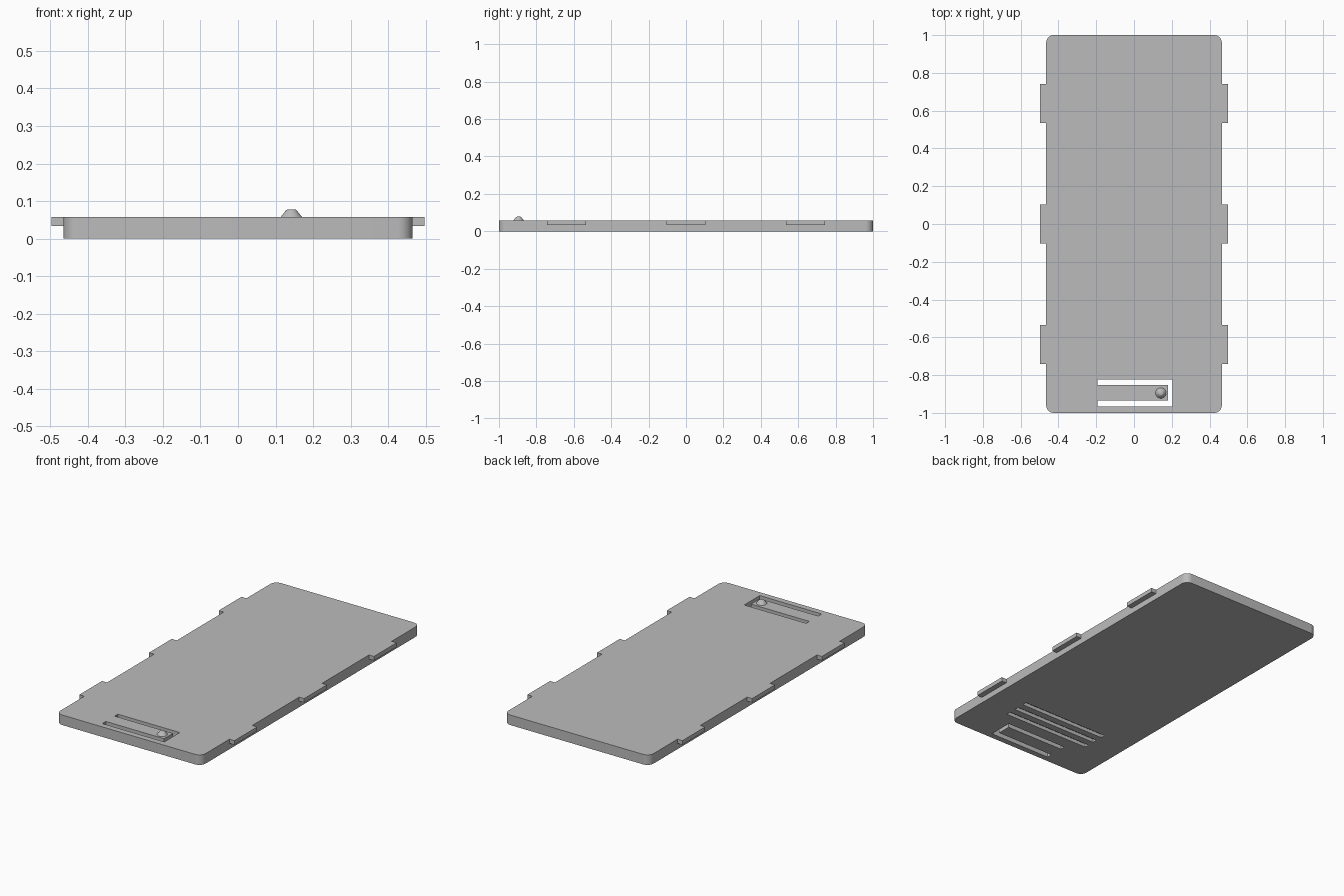
import bpy
import bmesh
from math import radians

if "Cube" in bpy.data.objects:
    bpy.data.objects.remove(bpy.data.objects["Cube"], do_unlink=True)

HALF_W, THICK, TAB_OUT = 0.465, 0.058, 0.497

grey = bpy.data.materials.new("plain grey")
grey.use_nodes = True
grey.diffuse_color = (0.5, 0.5, 0.5, 1)
grey.node_tree.nodes["Principled BSDF"].inputs["Base Color"].default_value = (0.5, 0.5, 0.5, 1)


def finish(name, bm):
    mesh = bpy.data.meshes.new(name)
    bmesh.ops.recalc_face_normals(bm, faces=bm.faces)
    bm.to_mesh(mesh)
    bm.free()
    mesh.materials.append(grey)
    obj = bpy.data.objects.new(name, mesh)
    bpy.context.collection.objects.link(obj)
    return obj


def box(name, low, high, corner=0):
    """Box between two corners, with optional rounded upright edges."""
    bm = bmesh.new()
    bmesh.ops.create_cube(bm, size=1)
    for v in bm.verts:
        v.co = [(a + b) / 2 + c * (b - a) for a, b, c in zip(low, high, v.co)]
    if corner:
        upright = [e for e in bm.edges if abs(e.verts[0].co.z - e.verts[1].co.z) > 0.01]
        bmesh.ops.bevel(bm, geom=upright, offset=corner, segments=8, profile=0.5, affect='EDGES')
    return finish(name, bm)


def activate(obj):
    bpy.ops.object.select_all(action='DESELECT')
    obj.select_set(True)
    bpy.context.view_layer.objects.active = obj


def cut(target, low, high):
    cutter = box("cutter", low, high)
    cutter.hide_render = True
    mod = target.modifiers.new("cut", 'BOOLEAN')
    mod.operation, mod.solver, mod.object = 'DIFFERENCE', 'EXACT', cutter
    activate(target)
    bpy.ops.object.modifier_apply(modifier=mod.name)
    bpy.data.objects.remove(cutter, do_unlink=True)


# Cover plate with rounded corners
plate = box("cover_plate", (-HALF_W, -1, 0), (HALF_W, 1, THICK), 0.04)

# U-shaped slot that frees the latch tongue
for y0, y1 in ((-0.966, -0.934), (-0.853, -0.824)):
    cut(plate, (-0.193, y0, -0.1), (0.204, y1, 0.2))
cut(plate, (0.181, -0.966, -0.1), (0.204, -0.824, 0.2))

# Three finger grip grooves on the underside
for y in (-0.6, -0.668, -0.736):
    cut(plate, (-0.28, y - 0.014, -0.1), (0.28, y + 0.014, 0.02))

activate(plate)
bpy.ops.object.shade_smooth_by_angle(angle=radians(30))

# Side tabs, three on each side
for side, x0, x1 in (("left", HALF_W, TAB_OUT), ("right", -TAB_OUT, -HALF_W)):
    for place, y in (("front", -0.638), ("middle", 0), ("back", 0.638)):
        box(f"{side}_{place}_tab", (x0, y - 0.104, 0.034), (x1, y + 0.104, THICK))

# Latch bump: a lathed cone with a softened top
bm = bmesh.new()
profile = [(0.028, THICK - 0.002), (0.028, THICK), (0.015, 0.0745), (0.012, 0.077), (0.008, 0.078)]
rings = []
for r, z in profile:
    ring = bmesh.ops.create_circle(bm, segments=32, radius=r)["verts"]
    for v in ring:
        v.co.x += 0.142
        v.co.y -= 0.895
        v.co.z = z
    rings.append(ring)
for a, b in zip(rings, rings[1:]):
    for i in range(len(a)):
        j = (i + 1) % len(a)
        bm.faces.new((a[i], a[j], b[j], b[i]))
bm.faces.new(rings[-1])
bm.faces.new(rings[0])
bump = finish("latch_bump", bm)
activate(bump)
bpy.ops.object.shade_smooth_by_angle(angle=radians(35))
